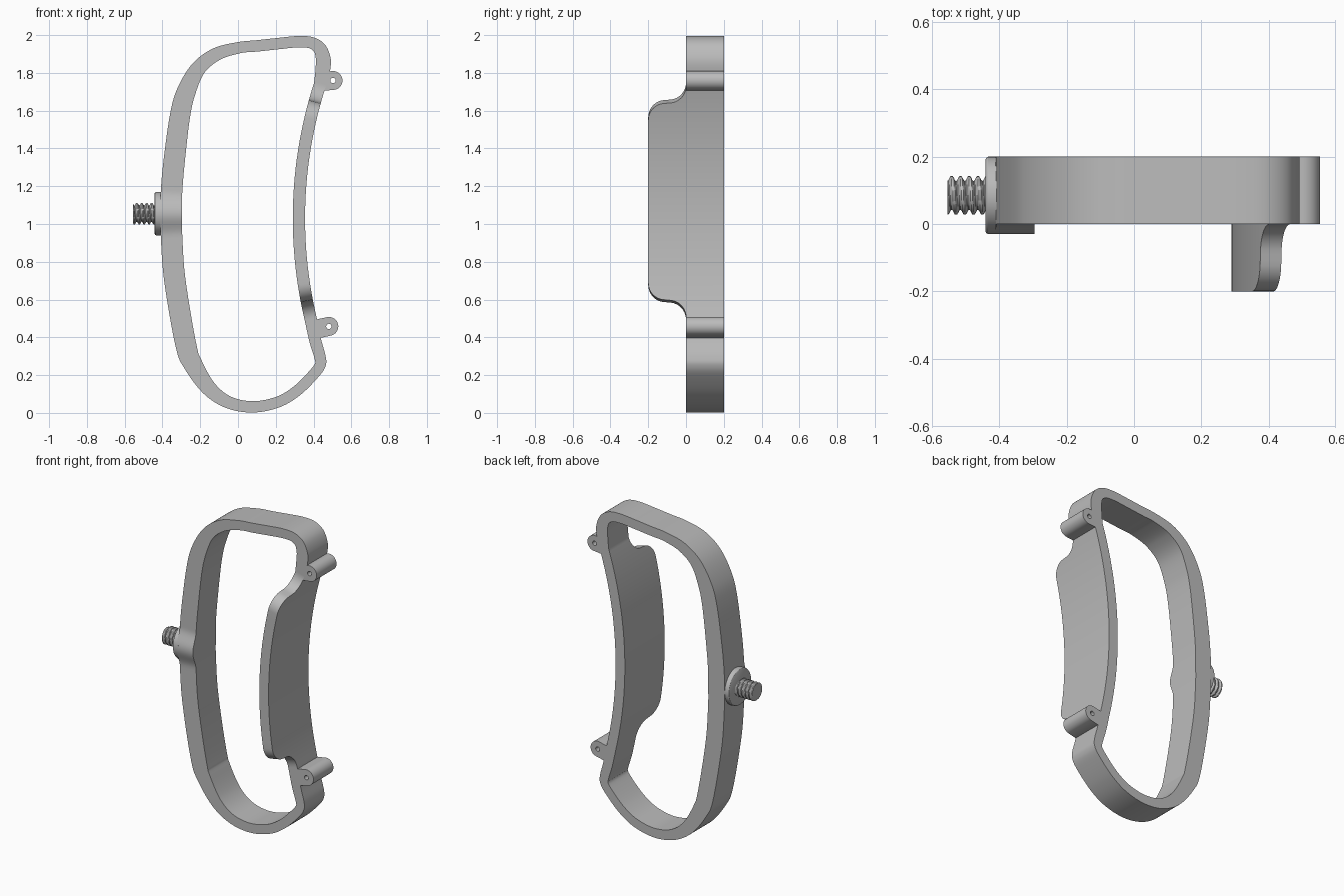
import bpy, bmesh
from math import sin, cos, pi, tau, asin, radians
from mathutils import Vector

if "Cube" in bpy.data.objects:
    bpy.data.objects.remove(bpy.data.objects["Cube"])

GREY = 0.5
metal = bpy.data.materials.new("plain grey")
metal.use_nodes = True
metal.diffuse_color = (GREY, GREY, GREY, 1)
metal.node_tree.nodes["Principled BSDF"].inputs["Base Color"].default_value = (GREY, GREY, GREY, 1)


def finish(bm, name, angle=30):
    bmesh.ops.recalc_face_normals(bm, faces=bm.faces)
    mesh = bpy.data.meshes.new(name)
    bm.to_mesh(mesh)
    bm.free()
    mesh.materials.append(metal)
    obj = bpy.data.objects.new(name, mesh)
    bpy.context.collection.objects.link(obj)
    bpy.ops.object.select_all(action="DESELECT")
    bpy.context.view_layer.objects.active = obj
    obj.select_set(True)
    bpy.ops.object.shade_smooth_by_angle(angle=radians(angle))
    return obj


def closed_band(sections, name):
    """Join a closed series of four-cornered sections into one solid loop."""
    bm = bmesh.new()
    rings = [[bm.verts.new(p) for p in s] for s in sections]
    for a, b in zip(rings, rings[1:] + rings[:1]):
        for k in range(4):
            j = (k + 1) % 4
            bm.faces.new((a[k], a[j], b[j], b[k]))
    return finish(bm, name)


def section(outer, inner, front):
    (ox, oz), (ix, iz) = outer, inner
    return [(ox, front, oz), (ox, DEPTH, oz), (ix, DEPTH, iz), (ix, front, iz)]


DEPTH = 0.2

# Curved side wall with its forward flap: stations of height and front edge
R, EDGE, MID = 0.09, 0.59, 1.12
angles = [k * pi / 20 for k in range(11)]
low = [(EDGE - R + R * sin(a), -R + R * cos(a)) for a in angles]
low += [(EDGE + R + 0.002 - R * cos(a), R - DEPTH - R * sin(a)) for a in angles]
z0 = low[-1][0]
plain = [(z0 + (2 * MID - 2 * z0) * k / 20, -DEPTH) for k in range(1, 20)]
stations = low + plain + [(2 * MID - z, y) for z, y in reversed(low)]


def wall_point(z, radius):
    a = asin((z - 1.03) / 2.31)
    return 2.63 - radius * cos(a), 1.03 + radius * sin(a)


wall = [section(wall_point(z, 2.275), wall_point(z, 2.34), y) for z, y in stations]

# Rest of the frame: outer path (x, z) with wall thickness
start = wall_point(stations[-1][0], 2.275)
end = wall_point(stations[0][0], 2.275)
path = [(*start, .065), (.487, 1.81, .078), (.49, 1.88, .078), (.46, 1.95, .07),
        (.4, 1.988, .062), (.32, 1.995, .06), (.22, 1.986, .06), (.1, 1.973, .06),
        (0, 1.963, .06), (-.13, 1.93, .07), (-.24, 1.85, .08), (-.32, 1.72, .1),
        (-.36, 1.58, .107), (-.395, 1.33, .113), (-.409, 1.17, .114),
        (-.412, 1.055, .116), (-.409, .94, .114), (-.391, .7, .113),
        (-.33, .35, .11), (-.28, .23, .1), (-.18, .1, .08), (-.06, .025, .065),
        (.08, .002, .06), (.22, .03, .058), (.33, .095, .057), (.43, .195, .057),
        (.464, .25, .057), (.464, .3, .06), (.44, .39, .063), (*end, .065)]
path = [Vector(p) for p in path]


def spline(points, steps=10):
    pts = [points[0]] + points + [points[-1]]
    out = []
    for p, q, r, s in zip(pts, pts[1:], pts[2:], pts[3:]):
        for k in range(steps):
            t = k / steps
            out.append(0.5 * (2 * q + (r - p) * t + (2 * p - 5 * q + 4 * r - s) * t * t
                              + (3 * q - p - 3 * r + s) * t ** 3))
    return out + [points[-1]]


curve = spline(path)
BOLT_Z, BOLT_Y = 1.055, 0.085
rest = []
for before, p, after in zip(curve, curve[1:], curve[2:]):
    tangent = (after - before).xy.normalized()
    inner = (p.x - tangent.y * p.z, p.y + tangent.x * p.z)
    # Small swelling on the front edge beside the bolt
    off = (p.y - BOLT_Z) / 0.125
    front = -0.03 * cos(off * pi / 2) ** 2 if p.x < -0.3 and abs(off) < 1 else 0
    rest.append(section(p.xy, inner, front))
closed_band(wall + rest, "frame")


# Hinge lugs with through holes
def lug(name, x, z, lean, reach):
    toward = Vector((-1, lean)).normalized()
    side = Vector((-toward.y, toward.x))
    count = 40
    sections = []
    for k in range(count):
        a = tau * (k + 0.5) / count
        d = toward * cos(a) + side * sin(a)
        outer = d * 0.05 + (toward * reach if cos(a) > 0 else Vector((0, 0)))
        c = Vector((x, z))
        sections.append(section(c + outer, c + d * 0.014, 0))
    closed_band(sections, name)


lug("upper_lug", 0.503, 1.76, -0.1, 0.04)
lug("lower_lug", 0.481, 0.458, -0.22, 0.05)


# Turned parts along x, from rings of (x, radius function)
def turned(name, rows, count=32, angle=30):
    bm = bmesh.new()
    rings = []
    for x, radius in rows:
        ring = []
        for k in range(count):
            a = tau * k / count
            r = radius(a)
            ring.append(bm.verts.new((x, BOLT_Y + r * cos(a), BOLT_Z + r * sin(a))))
        rings.append(ring)
    for a, b in zip(rings, rings[1:]):
        for k in range(count):
            j = (k + 1) % count
            bm.faces.new((a[k], a[j], b[j], b[k]))
    bm.faces.new(rings[0])
    bm.faces.new(rings[-1])
    return finish(bm, name, angle)


flange_profile = [(-.442, .106), (-.439, .112), (-.434, .115), (-.4, .115)]
turned("bolt_flange", [(x, lambda a, r=r: r) for x, r in flange_profile], 64)

# Threaded stud with a helical ridge
PITCH, TIP = 0.026, -0.555


def thread(x):
    def radius(a):
        phase = ((x - TIP) / PITCH - a / tau) % 1
        ridge = min(1, max(0, 1.6 - abs(phase - 0.5) * 4))
        return 0.043 + 0.014 * ridge
    return radius


rows = [(TIP + PITCH * k / 8, thread(TIP + PITCH * k / 8)) for k in range(37)]
turned("bolt_thread", rows)
